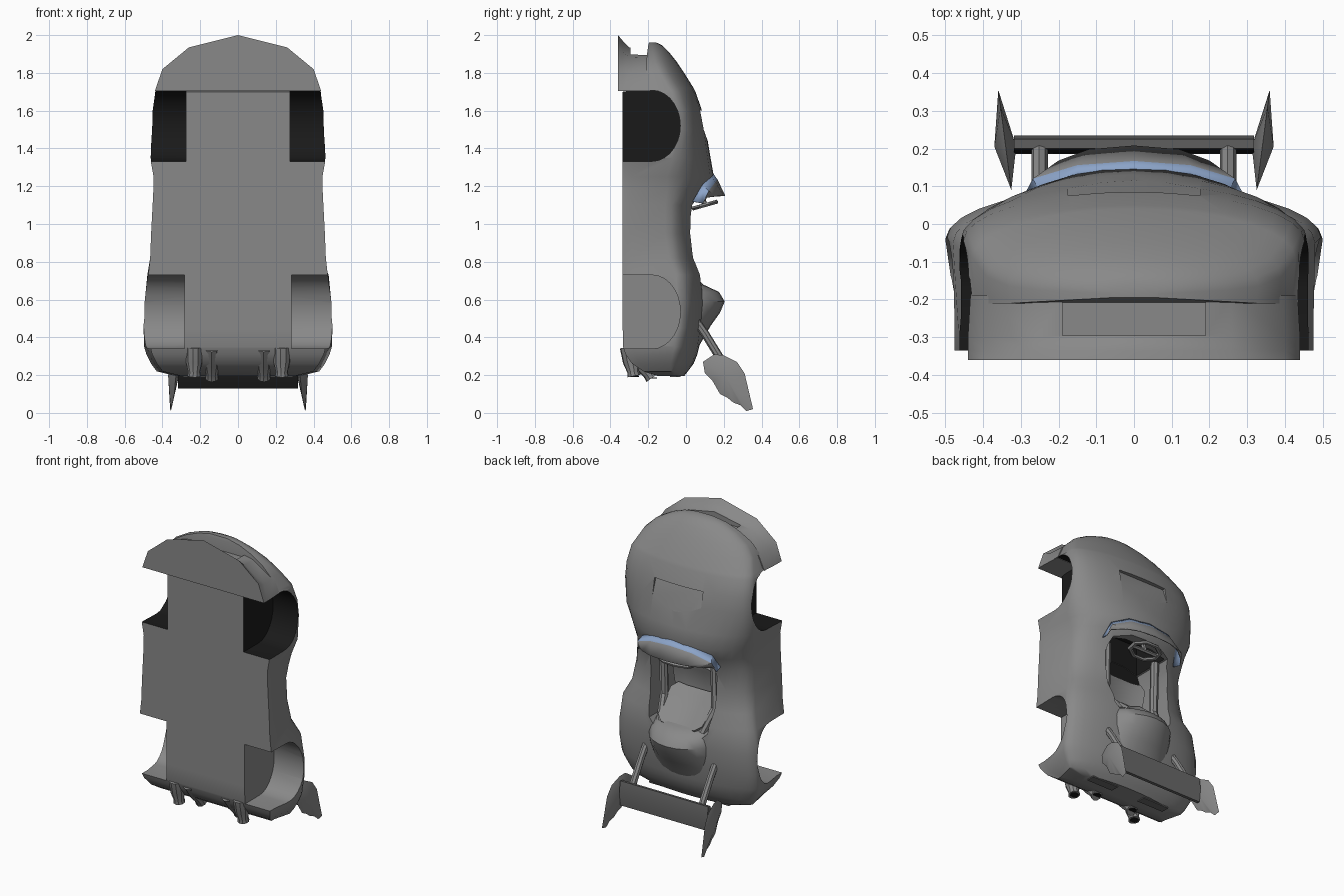
import bpy, bmesh, math
from mathutils import Vector

if "Cube" in bpy.data.objects:
    bpy.data.objects.remove(bpy.data.objects["Cube"])


def material(name, rgb):
    m = bpy.data.materials.new(name)
    m.diffuse_color = (*rgb, 1)
    m.use_nodes = True
    m.node_tree.nodes["Principled BSDF"].inputs["Base Color"].default_value = m.diffuse_color
    return m


GREY = material("body grey", (0.25, 0.25, 0.25))
DARK = material("dark recess", (0.01, 0.01, 0.01))
BLUE = material("windscreen blue", (0.26, 0.37, 0.58))
WING = material("wing grey", (0.14, 0.14, 0.14))


def finish(name, bm, mats=(GREY,), index=0, angle=35, rule=None):
    bmesh.ops.recalc_face_normals(bm, faces=bm.faces)
    me = bpy.data.meshes.new(name)
    for f in bm.faces:
        f.normal_update()
        f.material_index = rule(f) if rule else max(index, f.material_index)
    bm.to_mesh(me)
    bm.free()
    ob = bpy.data.objects.new(name, me)
    bpy.context.collection.objects.link(ob)
    for m in mats:
        me.materials.append(m)
    smooth(ob, angle)
    return ob


def smooth(ob, angle=35):
    bpy.ops.object.select_all(action='DESELECT')
    ob.select_set(True)
    bpy.context.view_layer.objects.active = ob
    bpy.ops.object.shade_smooth_by_angle(angle=math.radians(angle))


def loft(name, rings, **kw):
    """Skin closed rings of points and cap both ends."""
    bm = bmesh.new()
    vs = [[bm.verts.new(p) for p in r] for r in rings]
    n = len(vs[0])
    for a, b in zip(vs, vs[1:]):
        for i in range(n):
            j = (i + 1) % n
            bm.faces.new((a[i], a[j], b[j], b[i]))
    bm.faces.new(vs[0])
    bm.faces.new(vs[-1])
    return finish(name, bm, **kw)


def box(name, x0, x1, y0, y1, z0, z1, **kw):
    return loft(name, [[(x0, y0, z), (x1, y0, z), (x1, y1, z), (x0, y1, z)] for z in (z0, z1)], **kw)


def tube(name, path, r, n=8, **kw):
    rings = []
    for i, p in enumerate(path):
        p = Vector(p)
        d = (Vector(path[min(i + 1, len(path) - 1)]) - Vector(path[max(i - 1, 0)])).normalized()
        u = d.orthogonal().normalized()
        v = d.cross(u)
        rad = r[i] if isinstance(r, tuple) else r
        rings.append([p + rad * (u * math.cos(a) + v * math.sin(a))
                      for a in (2 * math.pi * k / n for k in range(n))])
    return loft(name, rings, **kw)


def cut(target, cutter):
    m = target.modifiers.new("cut", 'BOOLEAN')
    m.operation, m.solver, m.object = 'DIFFERENCE', 'EXACT', cutter
    bpy.ops.object.select_all(action='DESELECT')
    bpy.context.view_layer.objects.active = target
    target.select_set(True)
    bpy.ops.object.modifier_apply(modifier=m.name)
    bpy.data.objects.remove(cutter)


# body shell: z, floor half width, side half width, side height, top, floor
stations = [
    (0.195, .30, .33, -.07, -.01, -.15), (0.22, .40, .43, -.08, .01, -.225),
    (0.26, .43, .46, -.08, .04, -.285), (0.31, .455, .485, -.07, .06, -.32),
    (0.35, .465, .497, -.06, .07, -.334),
    (0.45, .465, .5, -.04, .085, -.335), (0.58, .47, .495, -.035, .10, -.335),
    (0.73, .475, .48, -.05, .09, -.335), (0.82, .465, .44, -.09, .06, -.335),
    (0.95, .46, .42, -.11, .05, -.335), (1.10, .452, .41, -.11, .06, -.335),
    (1.18, .448, .415, -.10, .115, -.335), (1.25, .447, .43, -.10, .148, -.335),
    (1.35, .465, .462, -.07, .13, -.335), (1.5, .455, .46, -.045, .105, -.335),
    (1.6, .45, .452, -.045, .085, -.335), (1.7, .44, .437, -.075, .05, -.335),
    (1.72, .42, .428, -.09, .04, -.21), (1.8, .385, .39, -.14, -.01, -.21),
    (1.86, .325, .33, -.165, -.05, -.21), (1.91, .24, .245, -.175, -.09, -.205),
    (1.945, .15, .155, -.18, -.125, -.20), (1.962, .06, .065, -.185, -.16, -.195)]


def section(z, wf, wm, ym, yt, yf):
    lip = yf + 0.2 * (ym - yf)
    half = [(wf, yf), (wf, lip)]
    half += [(wm * math.cos(a), ym + (yt - ym) * math.sin(a))
             for a in (math.pi / 2 * k / 8 for k in range(8))]
    return ([(x, y, z) for x, y in half] + [(0, yt, z)]
            + [(-x, y, z) for x, y in reversed(half)])


body = loft("body_shell", [section(*s) for s in stations], mats=(GREY, DARK))

# wheel wells: D-shaped pockets
for s in (-1, 1):
    for z, r, inner, idx in ((1.52, .188, .275, 1), (.535, .195, .283, 0)):
        prof = [(-.5, z - r), (-.18, z - r)]
        prof += [(-.18 + .15 * math.sin(a), z - r * math.cos(a))
                 for a in (math.pi * k / 14 for k in range(1, 14))]
        prof += [(-.18, z + r), (-.5, z + r)]
        cut(body, loft("well_cutter", [[(s * x, y, zz) for y, zz in prof] for x in (inner, .7)],
                       mats=(GREY, DARK), index=idx))

# cockpit opening and the dark footwell ahead of it
outline = [(.15, .62), (.21, .68), (.235, .85), (.24, 1.05), (.21, 1.14), (.1, 1.17)]
outline += [(-x, z) for x, z in reversed(outline)]
cut(body, loft("cockpit_cutter", [[(x, y, z) for x, z in outline] for y in (-.22, .4)],
               mats=(GREY, DARK), rule=lambda f: int(f.normal.y < -.9)))
cut(body, box("footwell_cutter", -.2, .2, -.215, .04, 1.08, 1.34, mats=(GREY, DARK), index=1))

# bonnet vent: shallow wedge pocket, deepest towards the nose
wedge = [(.3, 1.42), (.122, 1.42), (.058, 1.6), (.3, 1.6)]
cut(body, loft("vent_cutter", [[(x, y, z) for y, z in wedge] for x in (-.175, .175)],
               mats=(GREY, DARK)))
smooth(body)

# front bumper with splitter and air inlet
plan = [(.44, 1.705), (.40, 1.82), (.26, 1.935), (0, 2.0)]
rings = []
for y, dz, k in ((-.36, 0, 1), (-.335, .03, 1), (-.30, .065, 1), (-.19, .07, .985)):
    h = [(x * k, y, z - dz * (z - 1.705) / .295) for x, z in plan]
    rings.append(h + [(-x, yy, z) for x, yy, z in reversed(h[:-1])])
bumper = loft("front_bumper", rings, mats=(GREY, DARK), angle=45)
cut(bumper, box("inlet_cutter", -.19, .19, -.295, -.195, 1.88, 2.1, mats=(GREY, DARK)))
smooth(bumper, 45)

# windscreen: blue lower band, grey visor above
rows = [[(0, .146, 1.265), (.15, .136, 1.25), (.25, .088, 1.21), (.275, .035, 1.12)],
        [(0, .167, 1.235), (.15, .156, 1.222), (.268, .12, 1.175), (.285, .088, 1.11)],
        [(0, .208, 1.15), (.12, .198, 1.15), (.2, .168, 1.148), (.272, .112, 1.14)]]
bm = bmesh.new()
grid = [[bm.verts.new(p) for p in [(-x, y, z) for x, y, z in reversed(r[1:])] + r] for r in rows]
for k, (a, b) in enumerate(zip(grid, grid[1:])):
    for i in range(6):
        bm.faces.new((a[i], a[i + 1], b[i + 1], b[i])).material_index = 1 - k
screen = finish("windscreen", bm, mats=(GREY, BLUE), angle=25)
sol = screen.modifiers.new("thickness", 'SOLIDIFY')
sol.thickness = .006

# head fairing behind the driver, blending into the rear deck
rings = []
for z, w, yt in ((.68, .20, .09), (.64, .225, .175), (.59, .235, .205), (.53, .235, .18),
                 (.46, .235, .13), (.39, .23, .09), (.33, .2, .055)):
    rings.append([(w * math.cos(a), -.02 + (yt + .02) * math.sin(a), z)
                  for a in (math.pi * k / 12 for k in range(13))])
loft("head_fairing", rings)

# seat: reclined back and cushion
for name, (y0, z0), (y1, z1), t in (("seat_back", (.07, .66), (-.13, .84), .05),
                                    ("seat_cushion", (-.15, .82), (-.12, 1.0), .05)):
    d = Vector((0, y1 - y0, z1 - z0)).normalized()
    nrm = Vector((0, d.z, -d.y))
    rings = []
    for k, w in ((0, .12), (.15, .16), (.85, .165), (1, .13)):
        c = Vector((0, y0 + k * (y1 - y0), z0 + k * (z1 - z0)))
        rings.append([c + Vector((x * w, 0, 0)) + nrm * h * t
                      for x, h in ((-1, -.5), (1, -.5), (1, .6), (.6, .2), (-.6, .2), (-1, .6))])
    loft(name, rings)

# side rails of the cockpit
for s, side in ((-1, "left"), (1, "right")):
    tube(side + "_cockpit_rail", [(s * .185, -.03, 1.14), (s * .185, -.04, .8), (s * .15, .05, .66)], .026)

# steering wheel and column
c, ax = Vector((0, .10, 1.10)), Vector((0, .96, .27))
bm = bmesh.new()
N, M = 8, 6
vs = []
for i in range(N):
    a = 2 * math.pi * (i + .5) / N
    rad = Vector((1.5, 0, 0)) * math.cos(a) + ax * math.sin(a)
    up = Vector((0, -.27, .96))
    vs.append([bm.verts.new(c + rad * (.068 + .012 * math.cos(b)) + up * .012 * math.sin(b))
               for b in (2 * math.pi * j / M for j in range(M))])
for i in range(N):
    for j in range(M):
        p, q = vs[i], vs[(i + 1) % N]
        bm.faces.new((p[j], q[j], q[(j + 1) % M], p[(j + 1) % M]))
finish("steering_wheel", bm)
tube("steering_spoke", [(-.095, .10, 1.10), (.095, .10, 1.10)], .012, 6)
tube("steering_column", [(0, .10, 1.10), (0, .04, 1.28)], .014, 6)

# rear wing: blade with a dark underside
blade = [(.185, .20), (.20, .285), (.225, .29), (.235, .22), (.225, .13), (.205, .13)]
loft("wing_blade", [[(x, y, z) for y, z in blade] for x in (-.318, .318)], mats=(WING, DARK),
     rule=lambda f: int(f.normal.y < -.5))

# feather-shaped end plates, thickest in the middle
plate = [(.09, .27), (.15, .31), (.20, .305), (.27, .27), (.31, .21), (.355, .02), (.32, .01),
         (.29, .04), (.25, .055), (.22, .08), (.18, .10), (.14, .17), (.10, .21)]
for s, side in ((-1, "left"), (1, "right")):
    bm = bmesh.new()
    rim = [bm.verts.new((s * (.325 + .13 * (y - .09)), y, z)) for y, z in plate]
    for x in (.312, .37):
        tip = bm.verts.new((s * x, .205, .20))
        for p, q in zip(rim, rim[1:] + rim[:1]):
            bm.faces.new((p, q, tip))
    finish(side + "_wing_end_plate", bm, angle=30)
    tube(side + "_wing_strut", [(s * .25, .0, .56), (s * .25, .10, .42), (s * .25, .205, .25)], .022)

    # twin exhausts on each side
    for x, y0, y, z in ((.138, -.30, -.18, .185), (.232, -.305, -.275, .195)):
        path = [(s * x, y0 + (y - y0) * k, .35 + (z - .35) * k) for k in (0, .5, .85, 1)]
        tube(side + "_exhaust", path, (.046, .045, .032, .036), 10)
        tube(side + "_exhaust_bore", [(s * x, y, z + .002), (s * x, y, z - .004)], .026, 10, mats=(DARK,))

    # rear lamp panels
    a, b = sorted((s * .10, s * .29))
    box(side + "_rear_panel", a, b, -.085, -.03, .189, .197, mats=(WING,))
